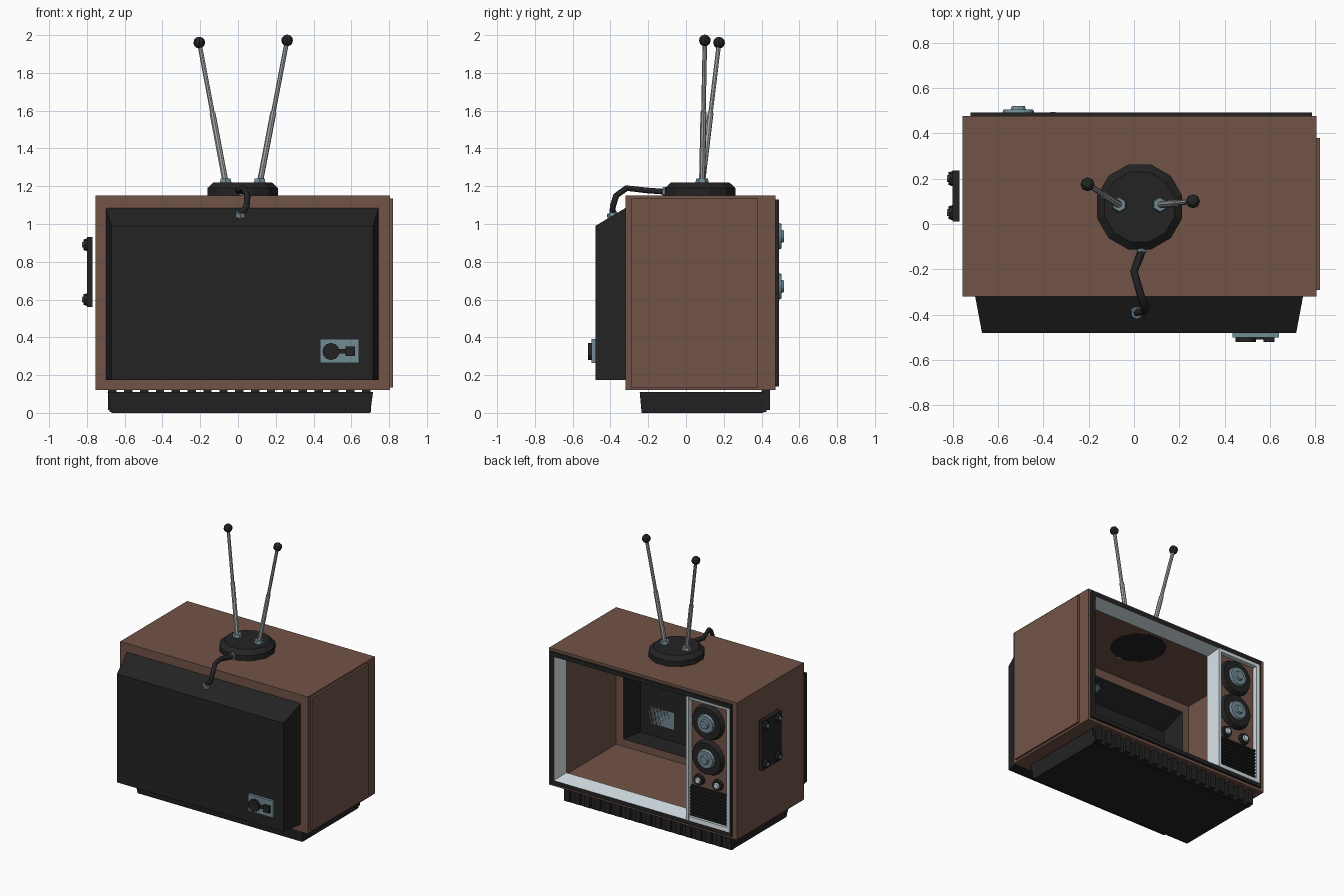
import bpy, bmesh, math
from mathutils import Vector, Matrix

cube = bpy.data.objects.get("Cube")
if cube:
    bpy.data.objects.remove(cube, do_unlink=True)


def material(name, rgb):
    m = bpy.data.materials.new(name)
    m.use_nodes = True
    m.diffuse_color = (*rgb, 1)
    m.node_tree.nodes["Principled BSDF"].inputs["Base Color"].default_value = (*rgb, 1)
    return m


BROWN = material("brown casing", (0.168, 0.088, 0.065))
BLACK = material("black plastic", (0.017, 0.017, 0.017))
STEEL = material("blue grey steel", (0.17, 0.26, 0.30))
SILVER = material("silver trim", (0.62, 0.70, 0.73))
ROD = material("antenna metal", (0.38, 0.41, 0.41))


def finish(name, bm, mat, fix=True):
    if fix:
        bmesh.ops.recalc_face_normals(bm, faces=bm.faces)
    mesh = bpy.data.meshes.new(name)
    bm.to_mesh(mesh)
    bm.free()
    mesh.materials.append(mat)
    ob = bpy.data.objects.new(name, mesh)
    bpy.context.collection.objects.link(ob)
    return ob


def loft(name, rects, mat, axis="y", caps=()):
    """Join rectangles (a0, a1, b0, b1, level) stacked along an axis."""
    bm = bmesh.new()
    loops = []
    for a0, a1, b0, b1, c in rects:
        corners = ((a0, b0), (a1, b0), (a1, b1), (a0, b1))
        loops.append([bm.verts.new((a, c, b) if axis == "y" else (a, b, c)) for a, b in corners])
    for low, high in zip(loops, loops[1:]):
        for i in range(4):
            j = (i + 1) % 4
            bm.faces.new((low[i], low[j], high[j], high[i]))
    for i in caps:
        bm.faces.new(loops[i])
    return finish(name, bm, mat)


def box(name, x, y, z, mat):
    return loft(name, [(*x, *z, y[0]), (*x, *z, y[1])], mat, caps=(0, 1))


def rod(name, start, end, r1, r2, mat, sides=12, spin=0):
    start, end = Vector(start), Vector(end)
    d = end - start
    bm = bmesh.new()
    bmesh.ops.create_cone(bm, cap_ends=True, segments=sides, radius1=r1, radius2=r2, depth=d.length)
    turn = d.to_track_quat("Z", "Y").to_matrix().to_4x4() @ Matrix.Rotation(spin, 4, "Z")
    bm.transform(Matrix.Translation((start + end) / 2) @ turn)
    return finish(name, bm, mat)


# Hollow cabinet: rear opening, shell, front opening
OUTER = (-0.755, 0.805, 0.12, 1.15)
REAR = (-0.70, 0.745, 0.175, 1.085)
FRONT = (-0.705, 0.755, 0.17, 1.10)
loft("cabinet", [(*REAR, -0.32), (*OUTER, -0.32), (*OUTER, 0.475), (*FRONT, 0.475)], BROWN)
loft("rear_cover", [(*REAR, -0.32), (-0.67, 0.715, 0.175, 0.99, -0.48)], BLACK, caps=(1,))
box("side_panel", (0.805, 0.82), (-0.29, 0.38), (0.135, 1.135), BROWN)

# Screen surround, divider and control bay
RIM = (-0.72, 0.785, 0.14, 1.13)
loft("face_frame", [(*RIM, 0.475), (*RIM, 0.492), (*FRONT, 0.492), (*FRONT, 0.475)], BLACK)
loft("screen_trim", [(-0.345, 0.755, 0.17, 1.10, 0.492), (-0.325, 0.72, 0.20, 1.07, 0.39)], SILVER)
box("divider", (-0.368, -0.345), (0.45, 0.493), (0.17, 1.10), SILVER)
BAY = (-0.68, -0.366, 0.20, 1.08)
loft("control_trim", [(-0.705, -0.366, 0.17, 1.10, 0.492), (*BAY, 0.488), (*BAY, 0.45)], SILVER)
box("control_panel", (-0.685, -0.366), (0.445, 0.455), (0.19, 1.09), BROWN)

# Channel dials and small knobs
for label, z in (("upper", 0.935), ("lower", 0.67)):
    def dial_part(part, y0, y1, r0, r1, mat, sides):
        rod(f"{label}_dial_{part}", (-0.51, y0, z), (-0.51, y1, z), r0, r1, mat, sides)
    dial_part("ring", 0.455, 0.488, 0.132, 0.118, BLACK, 20)
    dial_part("face", 0.488, 0.505, 0.072, 0.065, STEEL, 16)
    dial_part("cap", 0.505, 0.52, 0.035, 0.03, STEEL, 10)
for label, x in (("left", -0.435), ("right", -0.59)):
    rod(f"{label}_knob", (x, 0.455, 0.485), (x, 0.48, 0.485), 0.042, 0.038, BLACK, 10)
    rod(f"{label}_knob_cap", (x, 0.48, 0.485), (x, 0.49, 0.485), 0.024, 0.02, SILVER, 10)

# Speaker grille
box("grille_back", (-0.68, -0.368), (0.455, 0.468), (0.20, 0.43), BLACK)
for i in range(9):
    z = 0.21 + i * 0.025
    box("grille_slat", (-0.675, -0.372), (0.468, 0.484), (z, z + 0.012), BLACK)

# Stand with a ribbed edge
loft("stand", [(-0.67, 0.70, -0.235, 0.41, 0.0), (-0.69, 0.715, -0.245, 0.41, 0.11)],
     BLACK, axis="z", caps=(0, 1))
for i in range(17):
    x = -0.665 + i * 0.084
    box("stand_rib", (x - 0.022, x + 0.022), (0.40, 0.445), (0.015, 0.12), BLACK)
box("stand_strip", (-0.68, 0.705), (0.40, 0.425), (0.005, 0.11), BLACK)

# Bolted side plate
box("side_plate", (-0.80, -0.77), (0.01, 0.235), (0.56, 0.93), BLACK)
for y in (0.05, 0.20):
    for z in (0.60, 0.89):
        rod("plate_bolt", (-0.80, y, z), (-0.818, y, z), 0.033, 0.028, BLACK, 8)
        rod("bolt_cap", (-0.818, y, z), (-0.825, y, z), 0.016, 0.014, STEEL, 8)

# Rear socket
box("socket_plate", (0.435, 0.64), (-0.50, -0.48), (0.265, 0.39), STEEL)
rod("socket_round", (0.492, -0.50, 0.325), (0.492, -0.52, 0.325), 0.045, 0.045, BLACK, 12)
box("socket_square", (0.57, 0.62), (-0.52, -0.50), (0.30, 0.352), BLACK)
box("socket_bar", (0.52, 0.58), (-0.51, -0.50), (0.315, 0.337), BLACK)

# Antenna base and two telescopic rods
C = (0.025, 0.075)
FLAT = math.pi / 12
rod("antenna_base", (*C, 1.148), (*C, 1.19), 0.194, 0.194, BLACK, 12, FLAT)
rod("antenna_base_top", (*C, 1.19), (*C, 1.22), 0.194, 0.16, BLACK, 12, FLAT)
for label, foot, tip in (("right", (-0.065, 0.085, 1.215), (-0.205, 0.175, 1.96)),
                         ("left", (0.115, 0.085, 1.215), (0.26, 0.10, 1.972))):
    rod(f"{label}_antenna_nut", foot, Vector(foot) + Vector((0, 0, 0.027)), 0.036, 0.03, STEEL, 6)
    middle = Vector(foot).lerp(Vector(tip), 0.5)
    rod(f"{label}_antenna_lower", foot, middle, 0.016, 0.016, ROD, 8)
    rod(f"{label}_antenna_upper", middle, tip, 0.012, 0.012, ROD, 8)
    bm = bmesh.new()
    bmesh.ops.create_uvsphere(bm, u_segments=8, v_segments=6, radius=0.031)
    bm.transform(Matrix.Translation(tip))
    finish(f"{label}_antenna_ball", bm, BLACK)

# Antenna cable and its two connectors
path = [(0.035, -0.10, 1.17), (0.03, -0.13, 1.172), (0.0, -0.21, 1.178), (0.03, -0.315, 1.19),
        (0.05, -0.37, 1.15), (0.045, -0.388, 1.09), (0.01, -0.39, 1.055)]
curve = bpy.data.curves.new("antenna_cable", "CURVE")
curve.dimensions = "3D"
curve.bevel_depth = 0.017
curve.bevel_resolution = 1
curve.use_fill_caps = True
spline = curve.splines.new("POLY")
spline.points.add(len(path) - 1)
for point, co in zip(spline.points, path):
    point.co = (*co, 1)
curve.materials.append(BLACK)
bpy.context.collection.objects.link(bpy.data.objects.new("antenna_cable", curve))
rod("base_connector", (0.035, -0.10, 1.17), (0.032, -0.122, 1.17), 0.027, 0.027, STEEL, 6)
rod("cover_connector", (0.012, -0.385, 1.035), (0.012, -0.395, 1.062), 0.032, 0.026, STEEL, 6)
